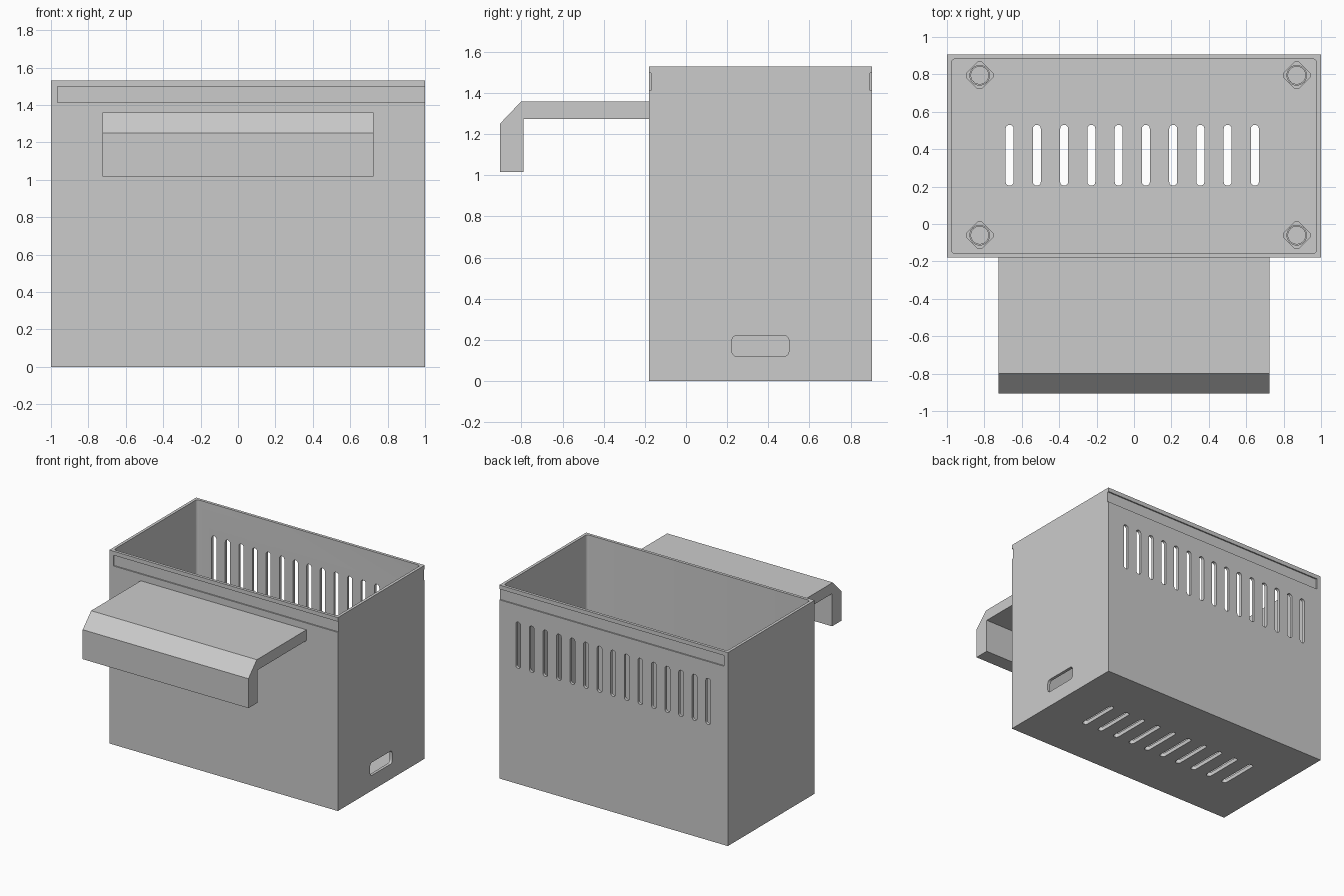
import bpy, bmesh
from math import cos, sin, pi
from mathutils import Vector

cube = bpy.data.objects.get("Cube")
if cube:
    bpy.data.objects.remove(cube, do_unlink=True)

grey = bpy.data.materials.new("light grey plastic")
colour = (0.6, 0.6, 0.6, 1)
grey.diffuse_color = colour
grey.use_nodes = True
grey.node_tree.nodes["Principled BSDF"].inputs["Base Color"].default_value = colour


def rounded(a0, a1, b0, b1, r=0.0, steps=5):
    """Outline of a rectangle, with rounded corners when r > 0."""
    if r == 0:
        return [(a0, b0), (a1, b0), (a1, b1), (a0, b1)]
    centres = [(a1 - r, b1 - r), (a0 + r, b1 - r), (a0 + r, b0 + r), (a1 - r, b0 + r)]
    return [(a + r * cos((k + i / steps) * pi / 2), b + r * sin((k + i / steps) * pi / 2))
            for k, (a, b) in enumerate(centres) for i in range(steps + 1)]


def add_prism(bm, outline, axis, low, high):
    """Extrude an outline from low to high along the named axis."""
    place = {"x": lambda a, b, c: (c, a, b),
             "y": lambda a, b, c: (a, c, b),
             "z": lambda a, b, c: (a, b, c)}[axis]
    ends = [[bm.verts.new(place(a, b, c)) for a, b in outline] for c in (low, high)]
    faces = [bm.faces.new(end) for end in ends]
    n = len(outline)
    for i in range(n):
        j = (i + 1) % n
        faces.append(bm.faces.new((ends[0][i], ends[0][j], ends[1][j], ends[1][i])))
    bmesh.ops.recalc_face_normals(bm, faces=faces)


def make(name, prisms):
    bm = bmesh.new()
    for prism in prisms:
        add_prism(bm, *prism)
    mesh = bpy.data.meshes.new(name)
    bm.to_mesh(mesh)
    bm.free()
    mesh.materials.append(grey)
    obj = bpy.data.objects.new(name, mesh)
    bpy.context.collection.objects.link(obj)
    return obj


def cut(target, cutter):
    mod = target.modifiers.new(cutter.name, "BOOLEAN")
    mod.operation = "DIFFERENCE"
    mod.solver = "EXACT"
    mod.object = cutter
    bpy.context.view_layer.objects.active = target
    bpy.ops.object.modifier_apply(modifier=mod.name)
    bpy.data.objects.remove(cutter, do_unlink=True)


FRONT, BACK, TOP, WALL, FLOOR = -0.18, 0.905, 1.53, 0.023, 0.03

# Open box
box = make("box_body", [(rounded(-1, 1, FRONT, BACK), "z", 0, TOP)])
cut(box, make("cavity", [(rounded(-1 + WALL, 1 - WALL, FRONT + WALL, BACK - WALL, 0.02),
                          "z", FLOOR, TOP + 0.1)]))

# Vent slots in the floor and back wall, and the cable opening on the left side
holes = []
for i in range(10):
    x = -0.665 + i * 0.1457
    holes.append((rounded(x - 0.021, x + 0.021, 0.205, 0.53, 0.02), "z", -0.1, FLOOR + 0.05))
for i in range(15):
    x = -0.827 + i * 0.1187
    holes.append((rounded(x - 0.021, x + 0.021, 0.915, 1.28, 0.02), "y", BACK - 0.1, BACK + 0.1))
holes.append((rounded(0.223, 0.5, 0.12, 0.222, 0.025), "x", 0.9, 1.1))
cut(box, make("holes", holes))

# Shallow lid grooves along front and back, open at the left end
groove = rounded(-0.965, 1.1, 1.413, 1.498)
cut(box, make("grooves", [(groove, "y", FRONT - 0.1, FRONT + 0.01),
                          (groove, "y", BACK - 0.01, BACK + 0.1)]))

# Hanging hook with a chamfered front edge
hook = [(FRONT, 1.275), (FRONT, 1.36), (-0.8, 1.36), (-0.905, 1.25),
        (-0.905, 1.017), (-0.79, 1.017), (-0.79, 1.275)]
make("hanging_hook", [(hook, "x", -0.725, 0.725)])


def ring(centre, radius, count=32):
    return [tuple(Vector(centre) + radius * Vector((cos(2 * pi * i / count), sin(2 * pi * i / count))))
            for i in range(count)]


def diamond(centre, tip=0.073, flat=0.012):
    """Square standing on its corner, with blunted tips."""
    x, y = centre
    corners = []
    for dx, dy in ((1, 0), (0, 1), (-1, 0), (0, -1)):
        for s in (-1, 1):
            corners.append((x + dx * tip - dy * flat * s, y + dy * tip + dx * flat * s))
    return corners


# Mounting posts on diamond plinths in the four corners of the floor
for side, x in (("right", -0.825), ("left", 0.87)):
    for end, y in (("front", -0.06), ("back", 0.795)):
        post = make(f"{end}_{side}_post", [
            (diamond((x, y)), "z", FLOOR, FLOOR + 0.03),
            (ring((x, y), 0.055), "z", FLOOR + 0.03, FLOOR + 0.1),
            (ring((x, y), 0.049), "z", FLOOR + 0.1, FLOOR + 0.12)])

# Smooth round surfaces, keep sharp edges
for obj in bpy.context.collection.objects:
    obj.select_set(obj.type == "MESH")
bpy.context.view_layer.objects.active = box
bpy.ops.object.shade_smooth_by_angle(angle=0.5)
